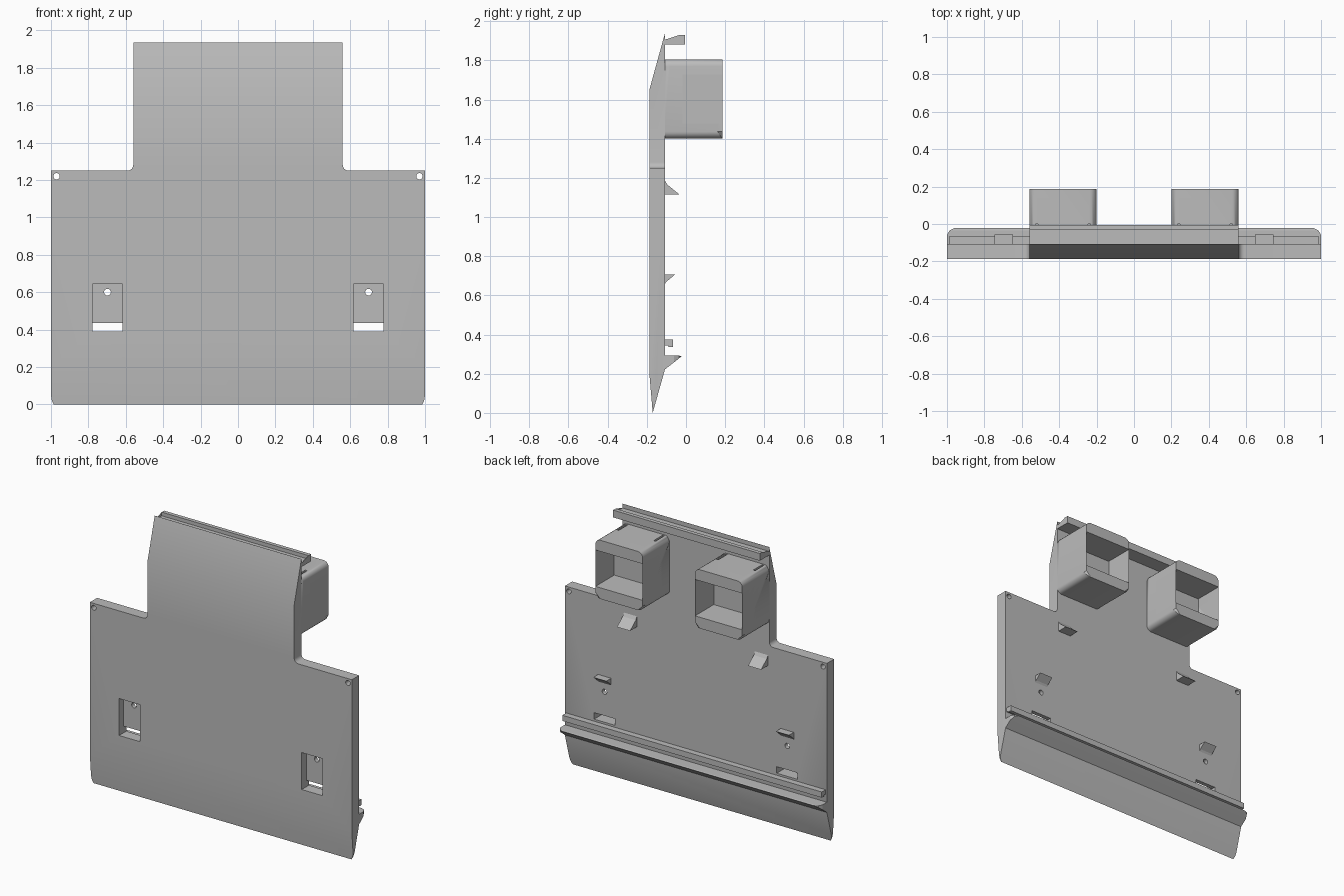
import bpy, bmesh, math
from mathutils import Matrix, Vector

cube = bpy.data.objects.get("Cube")
if cube:
    bpy.data.objects.remove(cube, do_unlink=True)

grey = bpy.data.materials.new("light grey plastic")
grey.use_nodes = True
GREY = (0.5, 0.5, 0.5, 1)
grey.diffuse_color = GREY
grey.node_tree.nodes["Principled BSDF"].inputs["Base Color"].default_value = GREY

FRONT, BACK = -0.187, -0.108   # faces of the panel
SIDES = (-1, 1)


def finish(name, bm):
    """Turn a bmesh into a grey object with smooth curves and sharp edges."""
    bmesh.ops.recalc_face_normals(bm, faces=bm.faces)
    mesh = bpy.data.meshes.new(name)
    bm.to_mesh(mesh)
    bm.free()
    obj = bpy.data.objects.new(name, mesh)
    bpy.context.collection.objects.link(obj)
    mesh.materials.append(grey)
    return obj


def shade(obj):
    bpy.ops.object.select_all(action='DESELECT')
    obj.select_set(True)
    bpy.context.view_layer.objects.active = obj
    bpy.ops.object.shade_smooth_by_angle(angle=math.radians(30))


def bar(name, profile, x=0.0):
    """Sweep a (y, z, half width) profile along x."""
    bm = bmesh.new()
    ends = [[bm.verts.new((x + s * w, y, z)) for y, z, w in profile] for s in SIDES]
    for ring in ends:
        bm.faces.new(ring)
    n = len(profile)
    for i in range(n):
        j = (i + 1) % n
        bm.faces.new((ends[0][i], ends[0][j], ends[1][j], ends[1][i]))
    bmesh.ops.triangulate(bm, faces=[f for f in bm.faces if len(f.verts) > 4])
    return finish(name, bm)


def flat_bar(name, points, half, x=0.0):
    return bar(name, [(y, z, half) for y, z in points], x)


def box(bm, x, y0, y1, z0, z1, width):
    m = Matrix.LocRotScale(Vector((x, (y0 + y1) / 2, (z0 + z1) / 2)), None,
                           Vector((width, y1 - y0, z1 - z0)))
    bmesh.ops.create_cube(bm, size=1, matrix=m)


def hole(bm, x, z, radius):
    m = Matrix.Translation((x, -0.15, z)) @ Matrix.Rotation(math.pi / 2, 4, 'X')
    bmesh.ops.create_cone(bm, cap_ends=True, segments=24, radius1=radius,
                          radius2=radius, depth=0.5, matrix=m)


def cut(obj, cutter_bm):
    cutter = finish("cutter", cutter_bm)
    cutter.hide_render = True
    mod = obj.modifiers.new("cut", 'BOOLEAN')
    mod.object = cutter
    mod.solver = 'EXACT'
    bpy.ops.object.select_all(action='DESELECT')
    obj.select_set(True)
    bpy.context.view_layer.objects.active = obj
    bpy.ops.object.modifier_apply(modifier=mod.name)
    bpy.data.objects.remove(cutter, do_unlink=True)


# Panel outline: wide lower plate, filleted shoulders, narrow tower
r = 0.03
half = [(0.985, 0), (0.995, 0.02), (1, 0.05), (1, 1.25)]
for i in range(7):
    a = i / 6 * math.pi / 2
    half.append((0.56 + r - r * math.sin(a), 1.25 + r - r * math.cos(a)))
half.append((0.56, 1.935))
outline = half + [(-x, z) for x, z in reversed(half)]

bm = bmesh.new()
face = bm.faces.new([bm.verts.new((x, FRONT, z)) for x, z in outline])
ext = bmesh.ops.extrude_face_region(bm, geom=[face])
bmesh.ops.translate(bm, vec=(0, BACK - FRONT, 0),
                    verts=[v for v in ext["geom"] if isinstance(v, bmesh.types.BMVert)])
bmesh.ops.recalc_face_normals(bm, faces=bm.faces)

# Slanted top front, then the front and back of the bottom wedge
for point, normal in (((0, FRONT, 1.65), (0, -0.285, 0.0785)),
                      ((0, FRONT, 0.2), (0, -0.2, -0.017)),
                      ((0, BACK, 0.22), (0, 0.22, -0.062))):
    res = bmesh.ops.bisect_plane(bm, geom=bm.verts[:] + bm.edges[:] + bm.faces[:],
                                 dist=1e-5, plane_co=point, plane_no=normal,
                                 clear_outer=True)
    rim = [e for e in bm.edges if e.is_boundary]
    bmesh.ops.holes_fill(bm, edges=rim, sides=0)
panel = finish("panel", bm)

# Pockets, through slots and screw holes
pockets, holes = bmesh.new(), bmesh.new()
for s in SIDES:
    box(pockets, s * 0.697, -0.3, FRONT + 0.05, 0.39, 0.645, 0.16)
    box(holes, s * 0.697, -0.3, 0.1, 0.39, 0.435, 0.16)
    hole(holes, s * 0.698, 0.60, 0.018)
    hole(holes, s * 0.97, 1.22, 0.017)
cut(panel, pockets)
cut(panel, holes)
shade(panel)

# Bottom lip with rounded ends, and the ridge above it
lip = bar("bottom_lip", [(BACK - 0.002, 0.22, 1), (-0.06, 0.259, 1), (-0.035, 0.279, 0.987),
                         (-0.022, 0.29, 0.96), (-0.035, 0.292, 0.987),
                         (-0.06, 0.292, 1), (BACK - 0.002, 0.292, 1)])
flat_bar("bottom_ridge", [(BACK - 0.002, 0.345), (-0.09, 0.345), (-0.09, 0.337),
                          (-0.066, 0.337), (-0.066, 0.376), (BACK - 0.002, 0.376)], 0.99)

# L-shaped rail along the top
flat_bar("top_rail", [(BACK - 0.002, 1.88), (-0.005, 1.88), (-0.005, 1.93),
                      (-0.032, 1.93), (-0.032, 1.905), (BACK - 0.002, 1.905)], 0.56)

# C-shaped brackets with rounded outer corners and small top grooves
for s, side in zip(SIDES, ("right", "left")):
    lo, hi, arm, end, spine = 1.4, 1.805, 0.077, 0.187, -0.017
    bracket = flat_bar(side + "_bracket",
                       [(BACK - 0.002, lo), (end, lo), (end, lo + arm), (spine, lo + arm),
                        (spine, hi - arm), (end, hi - arm), (end, hi),
                        (BACK - 0.002, hi)], 0.18, s * 0.38)
    bm = bmesh.new()
    bm.from_mesh(bracket.data)
    corners = [e for e in bm.edges
               if abs(e.verts[0].co.x - e.verts[1].co.x) < 1e-4
               and all(abs(v.co.z - lo) < 1e-4 or abs(v.co.z - hi) < 1e-4 for v in e.verts)
               and abs(e.verts[0].co.z - e.verts[1].co.z) < 1e-4]
    bmesh.ops.bevel(bm, geom=corners, offset=0.036, segments=5, profile=0.5,
                    affect='EDGES')
    bm.to_mesh(bracket.data)
    bm.free()
    grooves = bmesh.new()
    for g in SIDES:
        box(grooves, s * 0.38 + g * 0.14, -0.1, 0.0, hi - 0.012, hi + 0.1, 0.014)
    cut(bracket, grooves)
    shade(bracket)

    # Wedge catches on the back
    flat_bar(side + "_upper_catch", [(BACK - 0.002, 1.115), (-0.033, 1.115),
                                     (-0.095, 1.165), (BACK - 0.002, 1.19)], 0.05, s * 0.5)
    flat_bar(side + "_lower_catch", [(BACK - 0.002, 0.655), (-0.1, 0.67), (-0.055, 0.707),
                                     (BACK - 0.002, 0.707)], 0.05, s * 0.697)
